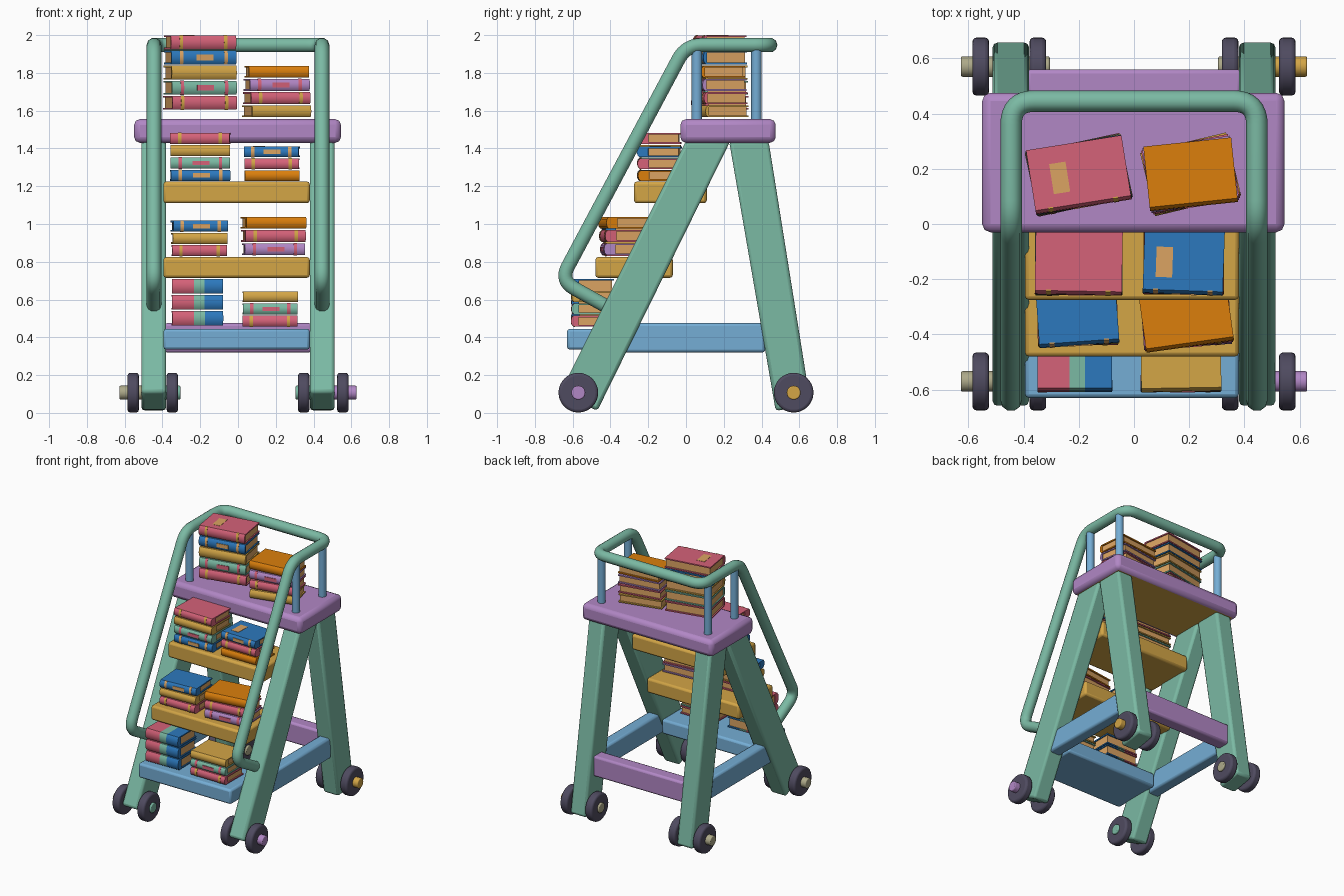
import bpy, bmesh
from math import radians, pi
from mathutils import Vector

cube = bpy.data.objects.get("Cube")
if cube:
    bpy.data.objects.remove(cube, do_unlink=True)


def material(name, r, g, b):
    rgb = [(v / 255) ** 2.2 for v in (r, g, b)] + [1]
    m = bpy.data.materials.new(name)
    m.use_nodes = True
    m.diffuse_color = rgb
    m.node_tree.nodes["Principled BSDF"].inputs["Base Color"].default_value = rgb
    return m


MATS = {
    "green": material("sage green", 122, 184, 162),
    "purple": material("soft purple", 176, 134, 196),
    "gold": material("gold", 210, 164, 72),
    "sky": material("sky blue", 116, 172, 212),
    "pink": material("rose pink", 212, 98, 120),
    "blue": material("deep blue", 48, 120, 188),
    "orange": material("orange", 218, 126, 20),
    "tan": material("paper tan", 218, 162, 98),
    "dark": material("charcoal", 80, 76, 96),
    "khaki": material("khaki", 172, 168, 136),
}


def make(name, parts, bevel=0.0, segments=2):
    """Mesh of prisms: each part is (yz profile, x0, x1, colour)."""
    bm = bmesh.new()
    colours = []
    for profile, x0, x1, colour in parts:
        if colour not in colours:
            colours.append(colour)
        face = bm.faces.new([bm.verts.new((x0, y, z)) for y, z in profile])
        ext = bmesh.ops.extrude_face_region(bm, geom=[face], use_keep_orig=True)
        moved = [v for v in ext["geom"] if isinstance(v, bmesh.types.BMVert)]
        bmesh.ops.translate(bm, verts=moved, vec=(x1 - x0, 0, 0))
        for f in {f for v in moved for f in v.link_faces} | {face}:
            f.material_index = colours.index(colour)
    bmesh.ops.recalc_face_normals(bm, faces=bm.faces)
    mesh = bpy.data.meshes.new(name)
    bm.to_mesh(mesh)
    bm.free()
    for c in colours:
        mesh.materials.append(MATS[c])
    ob = bpy.data.objects.new(name, mesh)
    bpy.context.collection.objects.link(ob)
    if bevel:
        add_bevel(ob, bevel, segments)
    return ob


def add_bevel(ob, width, segments):
    mod = ob.modifiers.new("soft_edges", "BEVEL")
    mod.width, mod.segments = width, segments
    mod.limit_method, mod.angle_limit = "ANGLE", radians(40)


def rect(y0, y1, z0, z1):
    return [(y0, z0), (y1, z0), (y1, z1), (y0, z1)]


def slab(name, colour, x0, x1, y0, y1, z0, z1, bevel=0.015):
    return make(name, [(rect(y0, y1, z0, z1), x0, x1, colour)], bevel)


def cylinder(name, colour, radius, depth, loc, along_x=False, bevel=0.0, sides=24):
    bpy.ops.mesh.primitive_cylinder_add(vertices=sides, radius=radius, depth=depth, location=loc,
                                        rotation=(0, pi / 2 if along_x else 0, 0))
    ob = bpy.context.object
    ob.name = name
    ob.data.materials.append(MATS[colour])
    if bevel:
        add_bevel(ob, bevel, 3)
    return ob


# Platform with a gold underside, steps and back bar
platform = slab("platform", "purple", -0.55, 0.545, -0.03, 0.475, 1.43, 1.555, 0.03)
platform.data.materials.append(MATS["gold"])
for f in platform.data.polygons:
    if f.normal.z < -0.9:
        f.material_index = 1
platform.modifiers[0].material = 0
slab("top_step", "gold", -0.395, 0.38, -0.275, 0.11, 1.11, 1.225)
slab("middle_step", "gold", -0.395, 0.38, -0.48, -0.07, 0.715, 0.825)
slab("bottom_step", "sky", -0.395, 0.38, -0.63, -0.25, 0.335, 0.445)
slab("back_bar", "purple", -0.39, 0.39, 0.46, 0.56, 0.32, 0.475)

# Legs, side bars, posts and wheels on both sides
FRONT_LEG = [(-0.47, 0.01), (0.235, 1.44), (0, 1.44), (-0.665, 0.11)]
BACK_LEG = [(0.475, 0.01), (0.66, 0.045), (0.437, 1.44), (0.228, 1.44)]
HUBS = {(1, -1): "purple", (1, 1): "gold", (-1, -1): "khaki", (-1, 1): "khaki"}
for s, side in ((1, "left"), (-1, "right")):
    x0, x1 = sorted((s * 0.38, s * 0.512))
    make(side + "_front_leg", [(FRONT_LEG, x0, x1, "green")], 0.018)
    make(side + "_back_leg", [(BACK_LEG, x0, x1, "green")], 0.018)
    slab(side + "_side_bar", "sky", s * 0.445 - 0.045, s * 0.445 + 0.045, -0.34, 0.42, 0.32, 0.475)
    for y, end in ((0.058, "front"), (0.373, "back")):
        cylinder(f"{side}_{end}_post", "sky", 0.028, 0.4, (s * 0.445, y, 1.74), sides=16)
    for e, end in ((-1, "front"), (1, "back")):
        tag = f"{side}_{end}"
        for x, place in ((0.555, "outer"), (0.348, "inner")):
            cylinder(f"{tag}_{place}_wheel", "dark", 0.105, 0.06, (s * x, e * 0.57, 0.107), True, 0.015, 32)
        cylinder(tag + "_outer_hub", HUBS[s, e], 0.037, 0.12, (s * 0.567, e * 0.57, 0.107), True, 0.006)
        cylinder(tag + "_inner_hub", "green" if e < 0 else "khaki", 0.037, 0.1,
                 (s * 0.355, e * 0.57, 0.107), True, 0.006)


# Handrail: one bent tube down both sides and across the back
def rounded_path(points, radius, steps=8):
    pts = [Vector(p) for p in points]
    out = [pts[0]]
    for a, b, c in zip(pts, pts[1:], pts[2:]):
        p, q = b + (a - b).normalized() * radius, b + (c - b).normalized() * radius
        for i in range(steps + 1):
            t = i / steps
            out.append(p * (1 - t) ** 2 + b * 2 * t * (1 - t) + q * t * t)
    return out + [pts[-1]]


half = [(0.445, -0.36, 0.53), (0.445, -0.665, 0.7), (0.445, 0, 1.947), (0.445, 0.445, 1.947)]
path = rounded_path(half + [(-x, y, z) for x, y, z in reversed(half)], 0.085)
curve = bpy.data.curves.new("handrail", "CURVE")
curve.dimensions = "3D"
curve.bevel_depth, curve.bevel_resolution = 0.039, 3
curve.use_fill_caps = True
spline = curve.splines.new("POLY")
spline.points.add(len(path) - 1)
for pt, co in zip(spline.points, path):
    pt.co = (*co, 1)
curve.materials.append(MATS["green"])
rail = bpy.data.objects.new("handrail", curve)
bpy.context.collection.objects.link(rail)


# Books: rounded spine facing front, two boards, paper block and spine bands
def spine_profile(d, h, back, grow=0.0):
    f, t = -d / 2 - grow, h / 2 + grow
    return [(back, -t), (f + 0.014, -t), (f + 0.003, -t * 0.6), (f, 0),
            (f + 0.003, t * 0.6), (f + 0.014, t), (back, t)]


BANDS = {"pink": "gold", "blue": "tan", "green": "pink", "purple": "pink"}
STRIPES = [(-0.5, -0.07, "pink"), (-0.07, 0.14, "green"), (0.14, 0.5, "blue")]


def book(name, colour, w, d, h, spine, plaque):
    board = 0.009
    parts = [(rect(-d / 2 + 0.01, d / 2 - 0.01, -h / 2 + board, h / 2 - board),
              -w / 2 + 0.008, w / 2 - 0.008, "tan")]
    slices = STRIPES if colour == "striped" else [(-0.5, 0.5, colour)]
    for u0, u1, c in slices:
        for prof in (spine_profile(d, h, -d / 2 + spine),
                     rect(-d / 2 + spine, d / 2, h / 2 - board, h / 2),
                     rect(-d / 2 + spine, d / 2, -h / 2, -h / 2 + board)):
            parts.append((prof, u0 * w, u1 * w, c))
    if colour in BANDS:
        band = spine_profile(d, h, -d / 2 + 0.018, 0.0015)
        for u in (-0.34, 0.34):
            parts.append((band, u * w - 0.009, u * w + 0.009, BANDS[colour]))
        if colour != "pink":
            label = rect(-d / 2 - 0.002, -d / 2 + 0.006, -h * 0.2, h * 0.2)
            parts.append((label, -0.04, 0.05, BANDS[colour]))
    if plaque:
        parts.append((rect(-0.055, 0.055, h / 2, h / 2 + 0.002), -0.1, -0.04, "tan"))
    return make(name, parts)


# name, x, y, base z, spacing, width, depth, turn, twist, spine, plaque, colours from the bottom
STACKS = [
    ("platform_right", -0.2, 0.178, 1.605, 0.08, 0.35, 0.235, 9, 0.8, 0.02, True, "pink green gold blue pink"),
    ("platform_left", 0.205, 0.18, 1.566, 0.0695, 0.32, 0.235, 6, 2.5, 0.02, False, "gold pink purple orange"),
    ("top_step_right", -0.2, -0.142, 1.228, 0.0655, 0.315, 0.23, -1, 0.6, 0.06, False, "blue green gold pink"),
    ("top_step_left", 0.18, -0.14, 1.228, 0.063, 0.29, 0.23, -2, 1.2, 0.06, True, "orange pink blue"),
    ("middle_step_right", -0.205, -0.33, 0.83, 0.065, 0.29, 0.22, 4, -1.5, 0.06, False, "pink gold blue"),
    ("middle_step_left", 0.188, -0.33, 0.835, 0.07, 0.32, 0.23, 8, -2, 0.06, False, "purple pink orange"),
    ("bottom_step_right", -0.215, -0.495, 0.462, 0.085, 0.27, 0.225, 0, 0.5, 0.04, False, "striped striped striped"),
    ("bottom_step_left", 0.17, -0.495, 0.457, 0.0645, 0.29, 0.225, 1, -0.8, 0.04, False, "pink green gold"),
]
for name, x, y, z, pitch, w, d, turn, twist, spine, plaque, colours in STACKS:
    colours = colours.split()
    h = pitch - 0.007
    for i, colour in enumerate(colours):
        above = len(colours) - 1 - i
        ob = book(f"{name}_book_{i + 1}", colour, w, d, h, spine, plaque and above == 0)
        ob.location = (x, y, z + pitch * i + h / 2)
        ob.rotation_euler.z = radians(turn + twist * above)

# Smooth shading with sharp edges kept
bpy.ops.object.select_all(action="DESELECT")
for ob in bpy.context.scene.objects:
    if ob.type == "MESH":
        ob.select_set(True)
        bpy.context.view_layer.objects.active = ob
bpy.ops.object.shade_smooth_by_angle(angle=radians(35))
